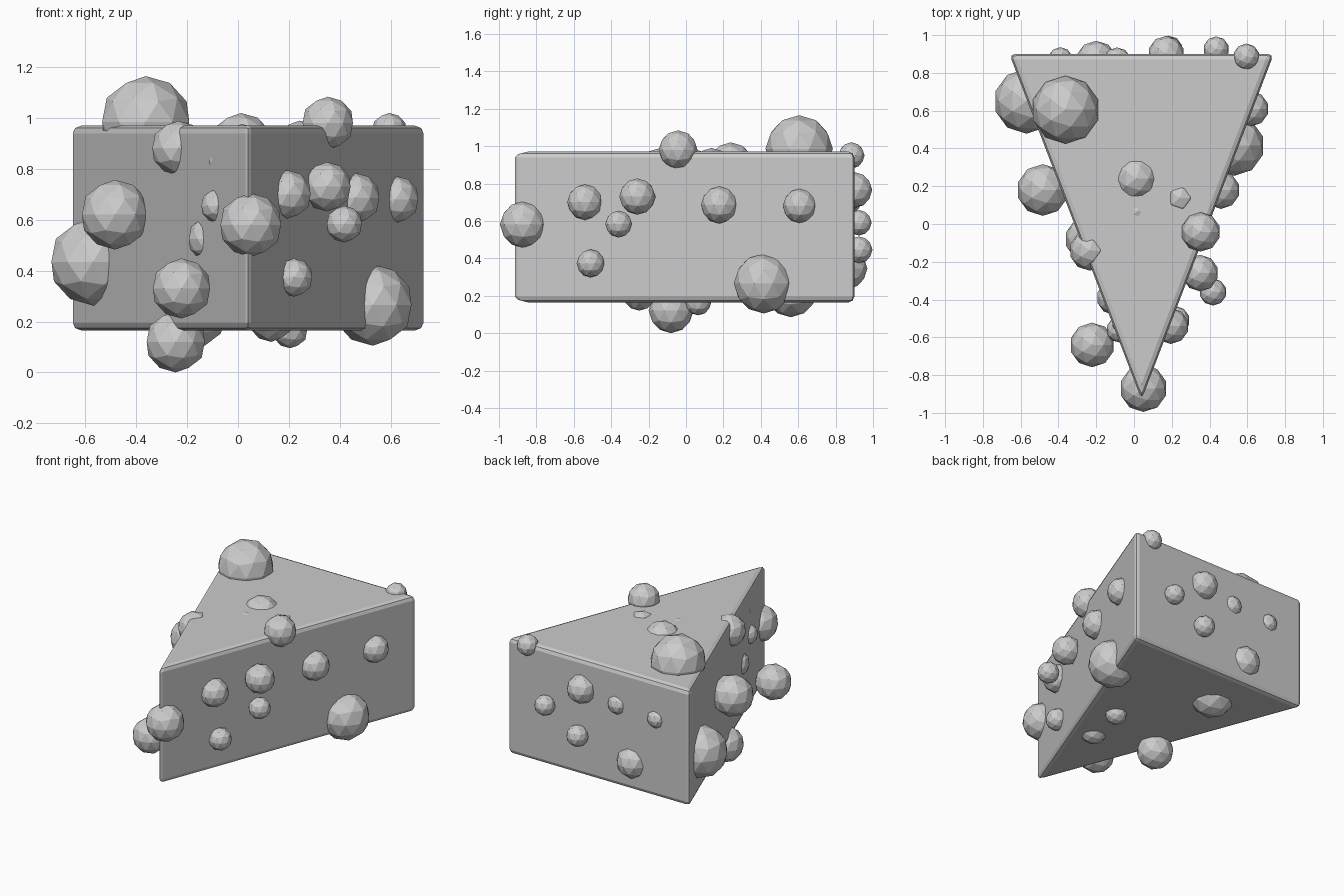
import bpy, bmesh

# Wedge body: triangular prism with small rounded bevel
Z0, Z1 = 0.165, 0.97
outline = [(-0.66, 0.90), (0.04, -0.93), (0.74, 0.90)]
bm = bmesh.new()
base = bm.faces.new([bm.verts.new((x, y, Z0)) for x, y in outline])
ext = bmesh.ops.extrude_face_region(bm, geom=[base])
top = [v for v in ext["geom"] if isinstance(v, bmesh.types.BMVert)]
bmesh.ops.translate(bm, verts=top, vec=(0, 0, Z1 - Z0))
bmesh.ops.recalc_face_normals(bm, faces=bm.faces)
mesh = bpy.data.meshes.new("wedge")
bm.to_mesh(mesh)
bm.free()
wedge = bpy.data.objects.new("wedge", mesh)
bpy.context.collection.objects.link(wedge)
bev = wedge.modifiers.new("bevel", "BEVEL")
bev.width = 0.03
bev.segments = 2


def balls(name, items):
    """Low-poly balls, each given as (x, y, z, radius)."""
    for i, (x, y, z, r) in enumerate(items, 1):
        bpy.ops.mesh.primitive_ico_sphere_add(subdivisions=2, radius=r, location=(x, y, z))
        bpy.context.object.name = f"{name}_{i}"


# Balls on the right face and tip
balls("right_ball", [
    (0.05, -0.87, 0.58, 0.125), (0.195, -0.54, 0.70, 0.095),
    (0.35, -0.26, 0.73, 0.097), (0.418, -0.36, 0.583, 0.072),
    (0.22, -0.51, 0.373, 0.075), (0.46, 0.18, 0.685, 0.1),
    (0.62, 0.61, 0.68, 0.093), (0.53, 0.415, 0.265, 0.16)])

# Balls on the left face
balls("left_ball", [
    (-0.222, -0.64, 0.33, 0.118), (-0.483, 0.18, 0.62, 0.137),
    (-0.57, 0.65, 0.435, 0.172), (-0.235, -0.14, 0.882, 0.107),
    (-0.08, -0.56, 0.655, 0.067), (-0.108, -0.39, 0.525, 0.09),
    (-0.04, -0.52, 0.83, 0.077)])

# Balls on the top
balls("top_ball", [
    (-0.363, 0.605, 0.985, 0.18), (0.353, -0.042, 0.98, 0.104),
    (0.012, 0.24, 0.895, 0.125), (0.243, 0.137, 0.89, 0.1),
    (0.015, 0.065, 0.897, 0.08), (0.595, 0.885, 0.95, 0.07)])

# Balls on the underside
balls("bottom_ball", [
    (-0.19, 0.56, 0.23, 0.145), (0.205, 0.065, 0.165, 0.07),
    (0.13, -0.25, 0.21, 0.09), (-0.245, -0.08, 0.12, 0.12)])

# Balls on the back
balls("back_ball", [
    (0.435, 0.925, 0.59, 0.068), (0.17, 0.90, 0.765, 0.096),
    (-0.09, 0.86, 0.72, 0.075), (-0.20, 0.86, 0.345, 0.11),
    (0.185, 0.925, 0.445, 0.072), (-0.39, 0.87, 0.70, 0.066)])
